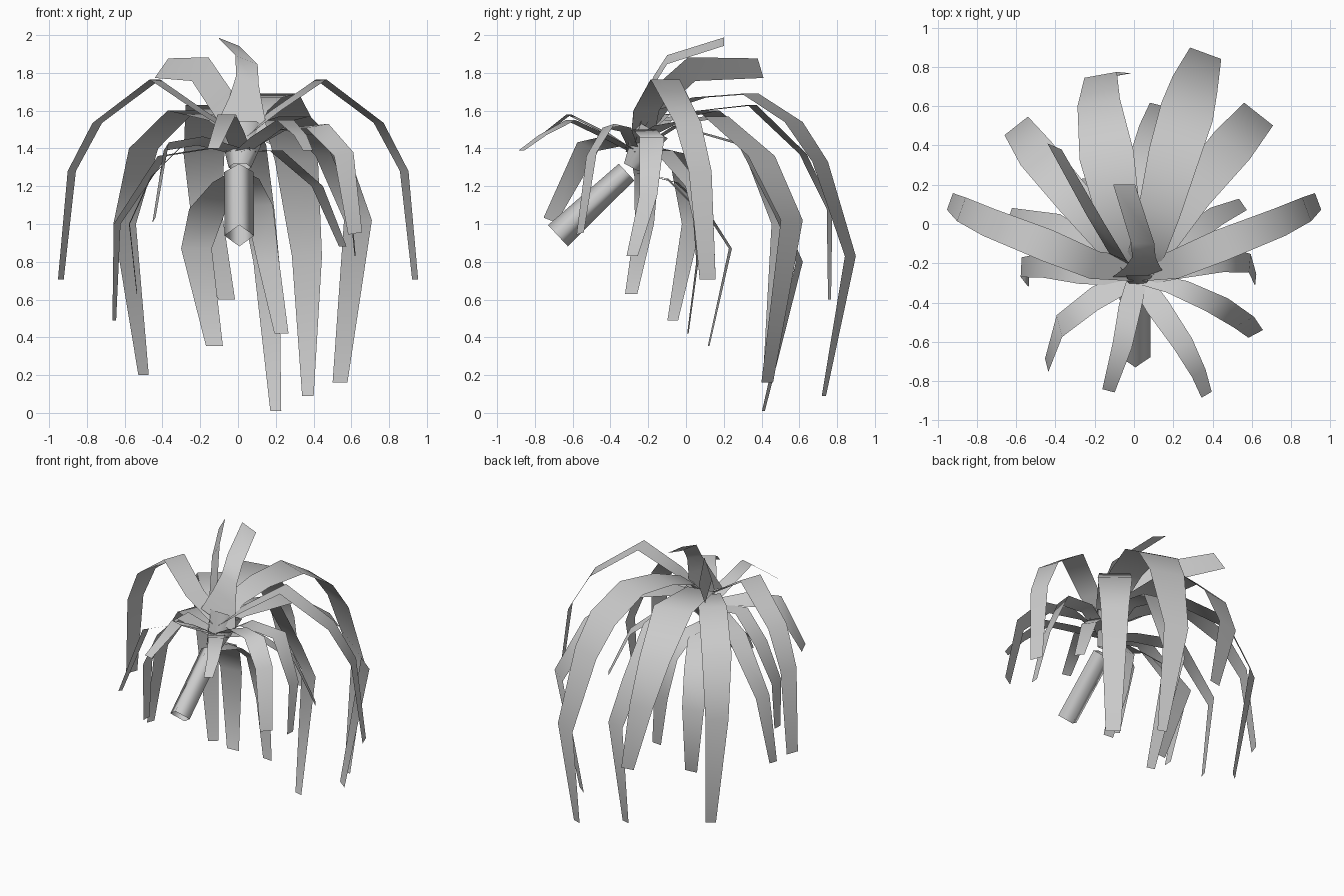
import bpy, bmesh, math
from mathutils import Vector


def make_object(name, bm):
    mesh = bpy.data.meshes.new(name)
    bm.to_mesh(mesh)
    bm.free()
    for p in mesh.polygons:
        p.use_smooth = True
    ob = bpy.data.objects.new(name, mesh)
    bpy.context.collection.objects.link(ob)
    return ob


def leaf(name, pts, mid, tip, side=None, root=(0.02, -0.27, 1.38), base=0.1):
    """Flat ribbon along pts: narrow at the root, widest at a third, tapered to a blunt tip."""
    pts = [Vector(root)] + [Vector(p) for p in pts]
    d = pts[-1] - pts[0]
    side = Vector(side).normalized() if side else Vector((d.y, -d.x, 0)).normalized()
    dist = [0.0]
    for a, b in zip(pts, pts[1:]):
        dist.append(dist[-1] + (b - a).length)
    bm = bmesh.new()
    prev = None
    for p, s in zip(pts, dist):
        t = s / dist[-1]
        if t < 0.35:
            w = base + (mid - base) * t / 0.35
        else:
            w = mid + (tip - mid) * (t - 0.35) / 0.65
        pair = (bm.verts.new(p - side * w / 2), bm.verts.new(p + side * w / 2))
        if prev:
            bm.faces.new((prev[1], pair[1], pair[0], prev[0]))
        prev = pair
    return make_object(name, bm)


def open_tube(name, lo, hi, r_lo, r_hi, sides):
    """Open tapered tube; radii are (along x, across x)."""
    lo, hi = Vector(lo), Vector(hi)
    u = Vector((1, 0, 0))
    v = (hi - lo).normalized().cross(u).normalized()
    bm = bmesh.new()
    rings = []
    for c, r in ((lo, r_lo), (hi, r_hi)):
        angles = [k * 2 * math.pi / sides for k in range(sides)]
        rings.append([bm.verts.new(c + u * r[0] * math.cos(a) + v * r[1] * math.sin(a)) for a in angles])
    for k in range(sides):
        n = (k + 1) % sides
        bm.faces.new((rings[0][k], rings[0][n], rings[1][n], rings[1][k]))
    return make_object(name, bm)


# Leaning four-sided trunk and the cup where the leaves join
open_tube("trunk", (0.007, -0.678, 0.938), (0.005, -0.315, 1.275), (0.078, 0.077), (0.078, 0.06), 4)
open_tube("crown_cup", (0.01, -0.29, 1.3), (0.03, -0.18, 1.5), (0.06, 0.05), (0.13, 0.11), 6)
top = (0.02, -0.23, 1.46)

# Upright crown leaves
leaf("crown_leaf_upright", [(0.045, -0.22, 1.64), (0.05, -0.17, 1.76), (0.045, -0.1, 1.87),
     (-0.05, 0.2, 1.965)], 0.13, 0.12, side=(1, 0, -0.4), root=(0.03, -0.27, 1.48), base=0.3)
leaf("crown_leaf_left", [(-0.08, -0.17, 1.64), (-0.2, 0.03, 1.82), (-0.405, 0.395, 1.825)],
     0.17, 0.13, side=(0.07, -0.03, 0.1), root=top, base=0.15)

# Matching pair of arching side leaves
for s, label in ((1, "right"), (-1, "left")):
    leaf("arching_leaf_" + label, [(s * 0.2, -0.21, 1.6), (s * 0.44, -0.11, 1.765),
         (s * 0.745, 0.01, 1.535), (s * 0.88, 0.075, 1.28), (s * 0.938, 0.115, 0.705)],
         0.17, 0.09, root=top, base=0.13)

# Long rear leaves
leaf("rear_leaf_right", [(0.07, -0.13, 1.6), (0.13, 0.07, 1.67), (0.2, 0.34, 1.69),
     (0.27, 0.57, 1.54), (0.31, 0.71, 1.33), (0.365, 0.87, 0.83), (0.37, 0.73, 0.09)],
     0.29, 0.065, root=top, base=0.16)
leaf("rear_leaf_left", [(-0.05, -0.1, 1.58), (-0.14, 0.35, 1.63), (-0.18, 0.62, 1.37),
     (-0.17, 0.76, 1.08), (-0.06, 0.76, 0.6)], 0.28, 0.09, side=(1, 0.18, 0), root=top, base=0.16)
leaf("rear_corner_leaf_right", [(0.12, -0.12, 1.52), (0.3, 0.16, 1.57), (0.5, 0.4, 1.36),
     (0.635, 0.56, 1.02), (0.54, 0.43, 0.16)], 0.24, 0.1, root=top, base=0.14)
leaf("rear_corner_leaf_left", [(-0.1, -0.12, 1.55), (-0.3, 0.12, 1.6), (-0.5, 0.36, 1.4),
     (-0.6, 0.5, 1.0), (-0.5, 0.43, 0.2)], 0.21, 0.07, root=top, base=0.14)
leaf("rear_leaf_center", [(0.03, -0.05, 1.52), (0.06, 0.3, 1.42), (0.11, 0.48, 1.07),
     (0.15, 0.6, 0.8), (0.2, 0.41, 0.01)], 0.2, 0.06)

# Low leaves drooping behind the trunk
low = (0.0, -0.26, 1.27)
leaf("low_leaf_left", [(-0.06, -0.05, 1.22), (-0.16, 0.1, 1.08), (-0.22, 0.235, 0.87),
     (-0.125, 0.12, 0.355)], 0.2, 0.09, side=(1, 0.1, 0), root=low)
leaf("low_leaf_right", [(0.05, -0.1, 1.24), (0.11, 0.04, 1.1), (0.16, 0.06, 0.8),
     (0.23, 0.01, 0.42)], 0.15, 0.075, side=(1, -0.1, 0), root=low)
leaf("low_side_leaf_right", [(0.2, -0.12, 1.39), (0.42, 0.04, 1.2), (0.555, 0.1, 0.88)],
     0.13, 0.07)
leaf("low_side_leaf_left", [(-0.15, -0.18, 1.4), (-0.4, -0.02, 1.36), (-0.64, 0.03, 1.0),
     (-0.655, -0.07, 0.49)], 0.15, 0.06, side=(0.35, 1, 0))

# Short side leaves
leaf("side_leaf_right", [(0.22, -0.22, 1.5), (0.46, -0.18, 1.46), (0.59, -0.2, 1.15),
     (0.62, -0.285, 0.83)], 0.14, 0.06, side=(0.1, 1, 0))
leaf("side_leaf_left", [(-0.28, -0.24, 1.43), (-0.46, -0.21, 1.25), (-0.575, -0.22, 1.0),
     (-0.535, -0.29, 0.63)], 0.14, 0.065, side=(0.05, 1, 0))

# Front leaves
leaf("front_leaf_right", [(0.12, -0.42, 1.46), (0.25, -0.61, 1.55), (0.33, -0.76, 1.47),
     (0.37, -0.87, 1.39)], 0.13, 0.06)
leaf("front_leaf_left", [(-0.02, -0.42, 1.48), (-0.06, -0.62, 1.58), (-0.13, -0.85, 1.4)],
     0.12, 0.065)
leaf("front_corner_leaf_right", [(0.22, -0.32, 1.5), (0.42, -0.41, 1.52), (0.56, -0.5, 1.37),
     (0.62, -0.56, 0.95)], 0.14, 0.085, side=(0.85, 0.45, 0.15))
leaf("front_corner_leaf_left", [(-0.2, -0.38, 1.44), (-0.38, -0.52, 1.41),
     (-0.445, -0.72, 1.02)], 0.14, 0.075, side=(0.25, -1, 0.4))
